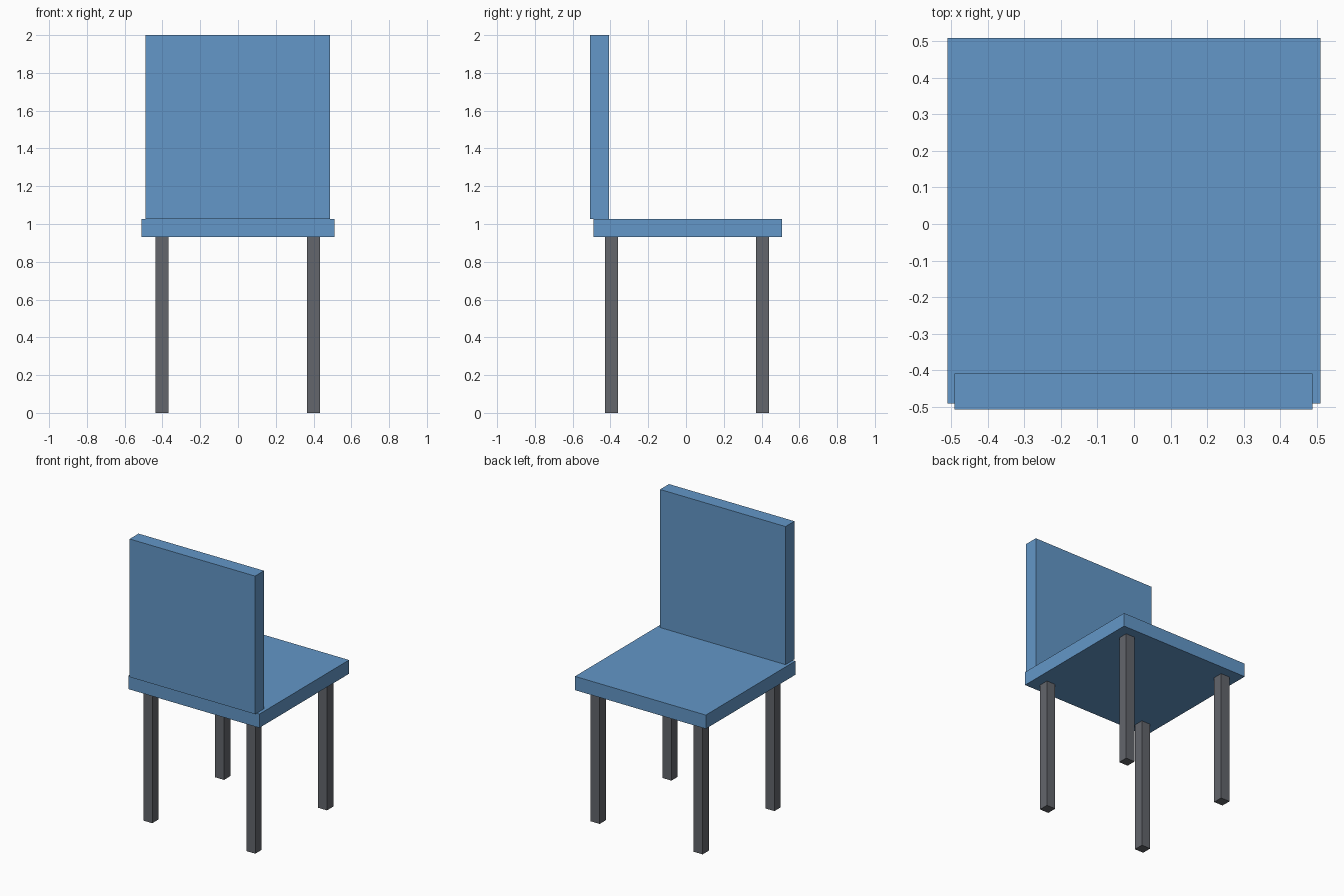
import bpy

cube = bpy.data.objects.get("Cube")
if cube:
    bpy.data.objects.remove(cube, do_unlink=True)


def material(name, rgb):
    mat = bpy.data.materials.new(name)
    mat.use_nodes = True
    color = (*rgb, 1)
    mat.diffuse_color = color
    mat.node_tree.nodes["Principled BSDF"].inputs["Base Color"].default_value = color
    return mat


def box(name, low, high, mat):
    """Add a box spanning two opposite corners."""
    center = [(a + b) / 2 for a, b in zip(low, high)]
    bpy.ops.mesh.primitive_cube_add(size=1, location=center)
    obj = bpy.context.object
    obj.name = name
    obj.scale = [b - a for a, b in zip(low, high)]
    bpy.ops.object.transform_apply(location=False, rotation=False, scale=True)
    obj.data.materials.append(mat)
    return obj


blue = material("soft blue", (0.125, 0.31, 0.58))
gray = material("dark gray", (0.125, 0.133, 0.15))

# Seat slab and upright backrest, which overhangs the seat edge slightly
SEAT_BOTTOM, SEAT_TOP = 0.93, 1.027
box("seat", (-0.51, -0.49, SEAT_BOTTOM), (0.51, 0.508, SEAT_TOP), blue)
box("backrest", (-0.49, -0.507, SEAT_TOP), (0.488, -0.408, 2.0), blue)

# Four square legs
HALF = 0.035
for side, x in (("right", -0.403), ("left", 0.4)):
    for end, y in (("front", -0.394), ("rear", 0.405)):
        box(f"{end}_{side}_leg", (x - HALF, y - HALF, 0),
            (x + HALF, y + HALF, SEAT_BOTTOM), gray)
